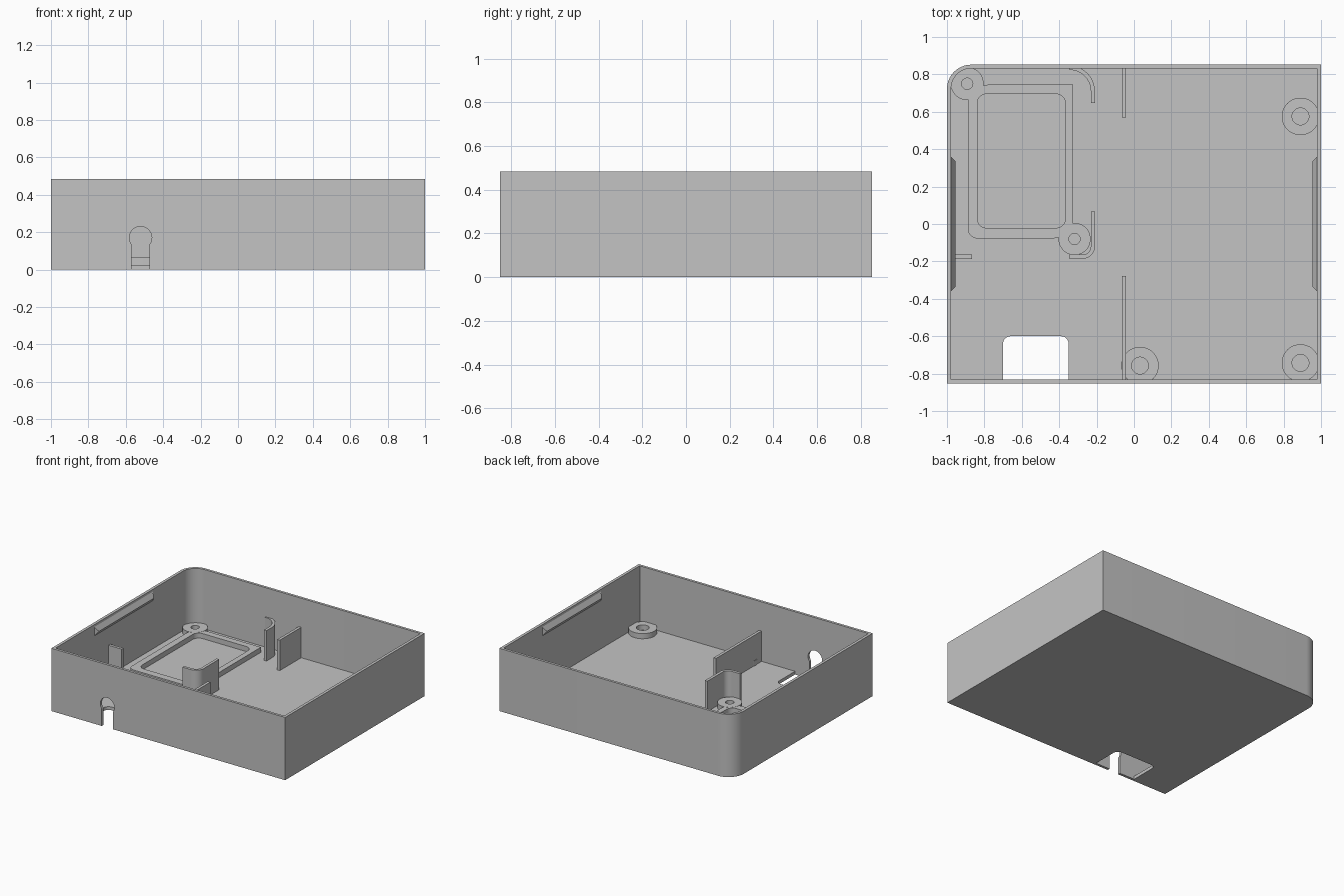
import bpy, bmesh, math
from mathutils import Vector

if "Cube" in bpy.data.objects:
    bpy.data.objects.remove(bpy.data.objects["Cube"])

grey = bpy.data.materials.new("plain grey")
grey.use_nodes = True
grey.diffuse_color = (0.55, 0.55, 0.55, 1)
grey.node_tree.nodes["Principled BSDF"].inputs["Base Color"].default_value = grey.diffuse_color

FLOOR, PAD, RIB, TOP = 0.025, 0.065, 0.26, 0.485
WALL_X, WALL_Y = 0.978, 0.832


def finish(name, bm):
    bmesh.ops.recalc_face_normals(bm, faces=bm.faces)
    mesh = bpy.data.meshes.new(name)
    bm.to_mesh(mesh)
    bm.free()
    obj = bpy.data.objects.new(name, mesh)
    bpy.context.collection.objects.link(obj)
    mesh.materials.append(grey)
    return obj


def smooth(obj):
    bpy.ops.object.select_all(action='DESELECT')
    obj.select_set(True)
    bpy.context.view_layer.objects.active = obj
    bpy.ops.object.shade_smooth_by_angle(angle=math.radians(30))


def arc(cx, cy, r, a0, a1, n=10):
    angles = [math.radians(a0 + (a1 - a0) * i / n) for i in range(n + 1)]
    return [(cx + r * math.cos(a), cy + r * math.sin(a)) for a in angles]


def rounded(x0, x1, y0, y1, radii):
    """Rectangle with radii for back right, back left, front left, front right."""
    corners = [(x1, y1, -1, -1), (x0, y1, 1, -1), (x0, y0, 1, 1), (x1, y0, -1, 1)]
    pts = []
    for i, ((x, y, sx, sy), r) in enumerate(zip(corners, radii)):
        pts += arc(x + sx * r, y + sy * r, r, 90 * i, 90 * i + 90) if r else [(x, y)]
    return pts


def prism(name, pts, lo, hi, place=lambda a, b, h: (a, b, h)):
    bm = bmesh.new()
    bottom = [bm.verts.new(place(a, b, lo)) for a, b in pts]
    top = [bm.verts.new(place(a, b, hi)) for a, b in pts]
    bm.faces.new(bottom)
    bm.faces.new(top)
    for i in range(len(pts)):
        j = (i + 1) % len(pts)
        bm.faces.new((bottom[i], bottom[j], top[j], top[i]))
    return finish(name, bm)


def ring(name, outer, inner, lo, hi):
    bm = bmesh.new()
    loops = [[bm.verts.new((x, y, z)) for x, y in pts]
             for pts, z in ((outer, lo), (outer, hi), (inner, hi), (inner, lo))]
    for k in range(4):
        a, b = loops[k], loops[(k + 1) % 4]
        for i in range(len(a)):
            j = (i + 1) % len(a)
            bm.faces.new((a[i], a[j], b[j], b[i]))
    smooth(finish(name, bm))


def rib(name, path, width=0.022):
    """Thin upright wall that follows a path on the floor."""
    path = [Vector(p) for p in path]
    left, right = [], []
    for i, p in enumerate(path):
        along = (path[min(i + 1, len(path) - 1)] - path[max(i - 1, 0)]).normalized()
        side = Vector((-along.y, along.x)) * width / 2
        left.append(p + side)
        right.append(p - side)
    smooth(prism(name, left + right[::-1], FLOOR - 0.005, RIB))


# Open tray with one rounded corner
tray = prism("tray", rounded(-1, 1, -0.852, 0.852, (0, 0.13, 0, 0)), 0, TOP)
keyhole = arc(-0.521, 0.17, 0.06, -37, 217, 32) + [(-0.569, -0.1), (-0.473, -0.1)]
cutters = [
    prism("cavity_cutter", rounded(-WALL_X, WALL_X, -WALL_Y, WALL_Y, (0, 0.108, 0, 0)), FLOOR, 0.7),
    prism("floor_opening_cutter", rounded(-0.7, -0.35, -WALL_Y, -0.6, (0.04, 0.04, 0, 0)), -0.1, 0.1),
    prism("cable_slot_cutter", keyhole, -0.95, -0.8, lambda a, b, h: (a, h, b)),
]
bpy.context.view_layer.objects.active = tray
for cutter in cutters:
    cutter.hide_render = True
    mod = tray.modifiers.new(cutter.name, 'BOOLEAN')
    mod.operation, mod.solver, mod.object = 'DIFFERENCE', 'EXACT', cutter
    bpy.ops.object.modifier_apply(modifier=mod.name)
    bpy.data.objects.remove(cutter)
smooth(tray)

# Screw bosses, trimmed where they meet the walls
bosses = {
    "back_right_boss": (0.89, 0.575, 0.1, 0.045),
    "front_right_boss": (0.89, -0.743, 0.1, 0.045),
    "front_middle_boss": (0.032, -0.757, 0.1, 0.045),
    "frame_back_boss": (-0.892, 0.75, 0.088, 0.03),
    "frame_front_boss": (-0.318, -0.08, 0.086, 0.03),
}
for name, (x, y, r, hole) in bosses.items():
    lim_x, lim_y = WALL_X + 0.005, WALL_Y + 0.005
    outer = [(max(-lim_x, min(lim_x, a)), max(-lim_y, min(lim_y, b)))
             for a, b in arc(x, y, r, 0, 360, 48)[:-1]]
    ring(name, outer, arc(x, y, hole, 0, 360, 48)[:-1], FLOOR - 0.005, PAD)

# Raised rectangular frame between two bosses
ring("floor_frame",
     rounded(-0.888, -0.325, -0.077, 0.745, (0.002, 0.11, 0.05, 0.11)),
     rounded(-0.838, -0.367, -0.021, 0.695, (0.05,) * 4),
     FLOOR - 0.005, PAD - 0.001)

# Dividers and curved guides
rib("back_divider", [(-0.053, 0.57), (-0.053, 0.837)])
rib("front_divider", [(-0.053, -0.837), (-0.053, -0.278)])
rib("side_stub", [(-0.983, -0.175), (-0.865, -0.175)])
rib("back_guide", [(-0.22, 0.648)] + arc(-0.345, 0.71, 0.125, 0, 90))
rib("front_guide", [(-0.22, 0.068)] + arc(-0.275, -0.12, 0.055, 0, -90) + [(-0.345, -0.175)])

# Wedge-shaped lid catches on the side walls
for name, side in (("left_catch", 1), ("right_catch", -1)):
    bm = bmesh.new()
    rows = [[bm.verts.new((side * x, s * y, z)) for s in (-1, 1)]
            for x, y, z in ((WALL_X + 0.002, 0.36, 0.47),
                            (WALL_X - 0.023, 0.335, 0.43),
                            (WALL_X + 0.002, 0.36, 0.395))]
    for k in range(3):
        a, b = rows[k], rows[(k + 1) % 3]
        bm.faces.new((a[0], a[1], b[1], b[0]))
    for e in (0, 1):
        bm.faces.new([row[e] for row in rows])
    finish(name, bm)
